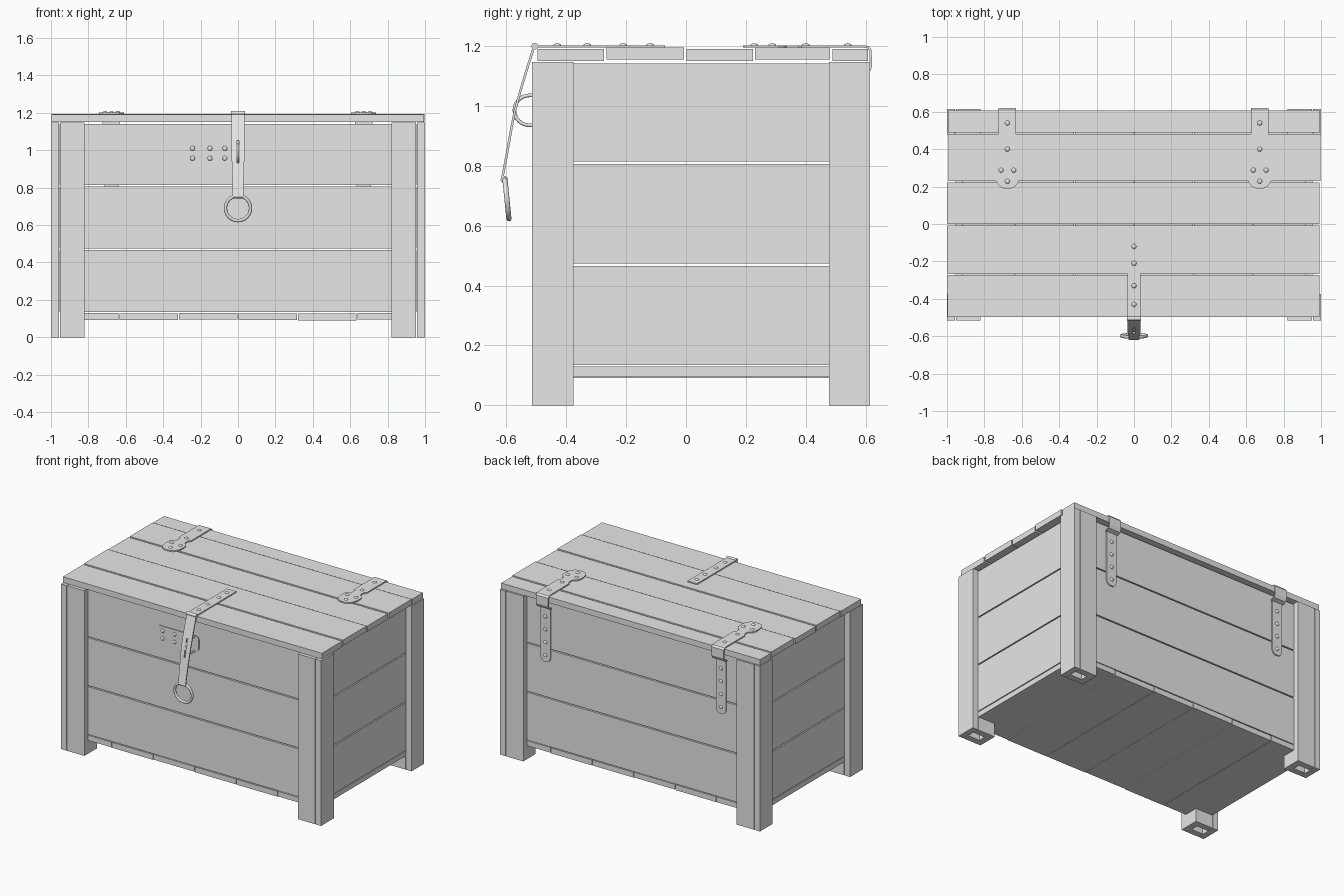
import bpy, bmesh, math, random
from mathutils import Vector

if "Cube" in bpy.data.objects:
    bpy.data.objects.remove(bpy.data.objects["Cube"])

random.seed(4)
GREY = bpy.data.materials.new("plain_grey")
GREY.diffuse_color = (0.8, 0.8, 0.8, 1)
GREY.use_nodes = True
GREY.node_tree.nodes["Principled BSDF"].inputs["Base Color"].default_value = GREY.diffuse_color


def finish(name, bm):
    bmesh.ops.recalc_face_normals(bm, faces=bm.faces)
    me = bpy.data.meshes.new(name)
    bm.to_mesh(me)
    bm.free()
    me.materials.append(GREY)
    ob = bpy.data.objects.new(name, me)
    bpy.context.collection.objects.link(ob)
    return ob


def smooth(ob):
    bpy.ops.object.select_all(action='DESELECT')
    ob.select_set(True)
    bpy.context.view_layer.objects.active = ob
    bpy.ops.object.shade_smooth_by_angle(angle=math.radians(40))


def boxes(name, ranges):
    """One object made of boxes given as (x0, x1, y0, y1, z0, z1)."""
    bm = bmesh.new()
    for x0, x1, y0, y1, z0, z1 in ranges:
        for v in bmesh.ops.create_cube(bm, size=1)['verts']:
            v.co = ((x0 + x1) / 2 + v.co.x * (x1 - x0),
                    (y0 + y1) / 2 + v.co.y * (y1 - y0),
                    (z0 + z1) / 2 + v.co.z * (z1 - z0))
    return finish(name, bm)


def strip(name, cx, rows, slot=(), thick=0.008):
    """Bent metal strip; rows are (y, z, half_width), slot lists open spans."""
    bm = bmesh.new()
    grid = [[bm.verts.new((cx + k * (w if abs(k) == 1 else 0.014 / abs(k or 1) * 0.35), y, z))
             for k in (-1, -0.35, 0.35, 1)] for y, z, w in rows]
    for i in range(len(rows) - 1):
        for j in range(3):
            if not (j == 1 and i in slot):
                a, b = grid[i], grid[i + 1]
                bm.faces.new((a[j], a[j + 1], b[j + 1], b[j]))
    loose = [v for v in bm.verts if not v.link_faces]
    bmesh.ops.delete(bm, geom=loose, context='VERTS')
    ob = finish(name, bm)
    mod = ob.modifiers.new("thickness", 'SOLIDIFY')
    mod.thickness = thick
    mod.offset = 0
    return ob


def rivets(name, points, axis):
    """Low domed rivet heads, flattened along axis."""
    bm = bmesh.new()
    for p in points:
        for v in bmesh.ops.create_uvsphere(bm, u_segments=12, v_segments=6, radius=0.013)['verts']:
            v.co[axis] *= 0.55
            v.co += Vector(p)
    smooth(finish(name, bm))


def pin(name, centre, radius, length):
    """Rolled metal end lying along x."""
    bm = bmesh.new()
    for v in bmesh.ops.create_cone(bm, cap_ends=True, segments=16, radius1=radius,
                                   radius2=radius, depth=length)['verts']:
        v.co = Vector((v.co.z, v.co.x, v.co.y)) + Vector(centre)
    smooth(finish(name, bm))


# Legs: hollow posts of four boards each
T = 0.044
for sx in (-1, 1):
    for front in (True, False):
        y0, y1 = (-0.515, -0.375) if front else (0.478, 0.615)
        xs = [(0.957, 0.999), (0.82, 0.953), (0.82, 0.953), (0.82, 0.865)]
        ys = [(y0, y1), (y0, y0 + T), (y1 - T, y1), (y0 + T, y1 - T)]
        parts = [(*sorted((sx * a, sx * b)), c, d, 0, 1.147) for (a, b), (c, d) in zip(xs, ys)]
        boxes(("front" if front else "back") + ("_right" if sx > 0 else "_left") + "_leg", parts)

# Walls: three boards per side, with narrow gaps
G = 0.004
levels = (0.13, 0.47, 0.81, 1.145)
for name, x0, x1, y0, y1 in (("front_wall", -0.9, 0.9, -0.475, -0.435),
                             ("back_wall", -0.9, 0.9, 0.535, 0.575),
                             ("left_wall", -0.955, -0.915, -0.43, 0.53),
                             ("right_wall", 0.915, 0.955, -0.43, 0.53)):
    boxes(name, [(x0, x1, y0, y1, a + G, b - G) for a, b in zip(levels, levels[1:])])

# Floor: six boards running front to back
floor = []
for i in range(6):
    x, dz = -0.955 + i * 0.3183, random.uniform(-0.005, 0.005)
    floor.append((x + 0.002, x + 0.3163, -0.475, 0.575, 0.095 + dz, 0.13 + dz / 2))
boxes("floor", floor)

# Lid: five long boards of slightly uneven height and length
seams = (-0.5, -0.27, -0.003, 0.227, 0.485, 0.612)
lid = []
for i, (a, b) in enumerate(zip(seams, seams[1:])):
    dz = 0.004 * (i % 2)
    e = random.uniform(0, 0.008)
    lid.append((-0.999 + 0.008 - e, 0.999 - e, a + G, b - G, 1.15 + dz, 1.19 + dz))
boxes("lid", lid)

# Hinges: round-ended lid strap, bent over the back edge, with a wall leaf
top = [(0.19, 0.02), (0.2, 0.042), (0.225, 0.06), (0.26, 0.067), (0.305, 0.065),
       (0.325, 0.05), (0.335, 0.033), (0.375, 0.033), (0.385, 0.047), (0.595, 0.047)]
bend = [(0.608, 1.196), (0.616, 1.185), (0.617, 1.13), (0.608, 1.11)]
leaf = [(0.582, 1.1, 0.047), (0.58, 1.09, 0.038), (0.58, 0.75, 0.038),
        (0.58, 0.73, 0.03), (0.58, 0.72, 0.016)]
for side, cx in (("left", -0.677), ("right", 0.672)):
    rows = [(y, 1.198, w) for y, w in top] + [(y, z, 0.047) for y, z in bend] + leaf
    strip(side + "_hinge", cx, rows)
    rivets(side + "_hinge_top_rivets",
           [(cx + dx, y, 1.202) for dx, y in ((0, 0.54), (0, 0.4), (-0.034, 0.288),
                                              (0.034, 0.288), (0, 0.228))], 2)
    rivets(side + "_hinge_leaf_rivets", [(cx, 0.584, 0.765 + 0.09 * i) for i in range(4)], 1)

# Latch: lid strap, rolled joint and slotted hanging strap
strip("latch_lid_strap", 0, [(-0.07, 1.198, 0.036), (-0.5, 1.198, 0.036)])
rivets("latch_rivets", [(0, y, 1.202) for y in (-0.12, -0.21, -0.33, -0.43)], 2)
pin("latch_joint", (0, -0.505, 1.199), 0.011, 0.074)
hang = [(-0.508, 1.195, 0.036), (-0.532, 1.12, 0.036), (-0.553, 1.05, 0.036),
        (-0.572, 0.98, 0.035), (-0.582, 0.93, 0.033), (-0.598, 0.84, 0.03), (-0.615, 0.75, 0.028)]
strip("latch_hanging_strap", 0, hang, slot=(2, 3))
pin("latch_curl", (0, -0.607, 0.754), 0.012, 0.054)

# Pull ring
bpy.ops.mesh.primitive_torus_add(major_segments=32, minor_segments=10, major_radius=0.067,
                                 minor_radius=0.009, location=(0, -0.598, 0.69),
                                 rotation=(math.pi / 2 + 0.1, 0, 0))
ring = bpy.context.object
ring.name = "pull_ring"
ring.data.materials.append(GREY)
smooth(ring)

# Staple plate and loop
strip("staple_plate", -0.125, [(-0.477, 1.042, 0.14), (-0.477, 1.036, 0.153), (-0.477, 1.022, 0.16),
                               (-0.477, 0.957, 0.16), (-0.477, 0.943, 0.153), (-0.477, 0.937, 0.14)])
rivets("staple_rivets", [(x, -0.482, z) for x in (-0.243, -0.15, -0.07) for z in (0.957, 1.01)], 1)
cu = bpy.data.curves.new("staple_loop", 'CURVE')
cu.dimensions = '3D'
cu.bevel_depth = 0.006
cu.use_fill_caps = True
path = [(-0.475, 1.035)] + [(-0.523 - 0.05 * math.sin(math.pi * i / 12),
                             0.985 + 0.05 * math.cos(math.pi * i / 12)) for i in range(13)]
path.append((-0.475, 0.935))
sp = cu.splines.new('POLY')
sp.points.add(len(path) - 1)
for p, (y, z) in zip(sp.points, path):
    p.co = (0, y, z, 1)
cu.materials.append(GREY)
bpy.context.collection.objects.link(bpy.data.objects.new("staple_loop", cu))
